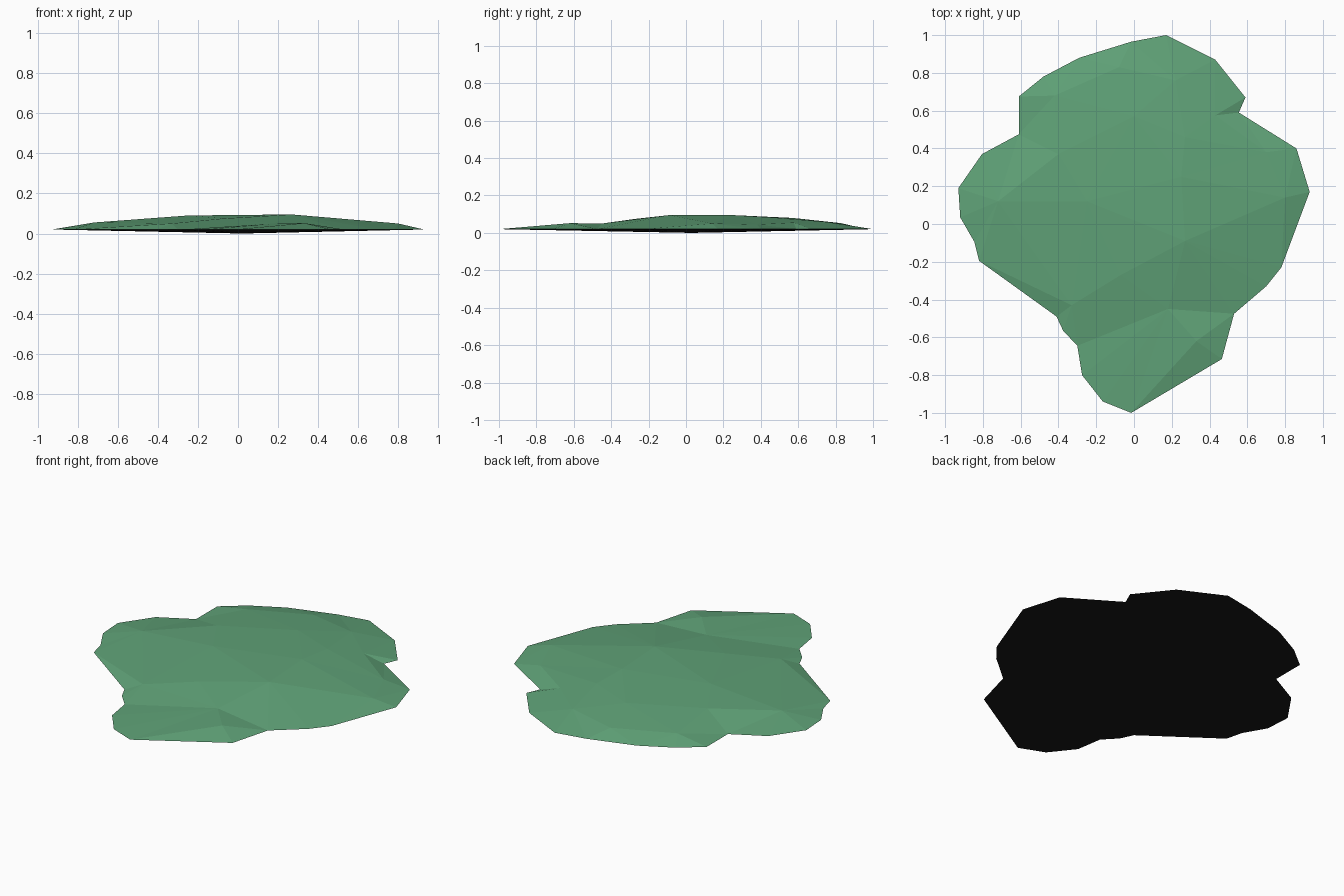
import bpy
from mathutils import Vector
from mathutils.geometry import delaunay_2d_cdt

if "Cube" in bpy.data.objects:
    bpy.data.objects.remove(bpy.data.objects["Cube"])

RIM_Z = 0.02

# irregular rim seen from above, clockwise
rim = [(0.17, 1.0), (0.43, 0.87), (0.59, 0.67), (0.555, 0.59), (0.86, 0.40), (0.93, 0.17),
       (0.78, -0.23), (0.70, -0.33), (0.53, -0.475), (0.465, -0.715), (-0.015, -1.0),
       (-0.165, -0.94), (-0.275, -0.80), (-0.30, -0.645), (-0.375, -0.565), (-0.41, -0.49),
       (-0.82, -0.195), (-0.845, -0.095), (-0.92, 0.035), (-0.93, 0.19), (-0.805, 0.37),
       (-0.61, 0.475), (-0.61, 0.675), (-0.48, 0.78), (-0.29, 0.88), (-0.015, 0.965)]
n = len(rim)

# low hill points inside the rim: x, y, height
hills = [(0.27, -0.09, 0.095), (0.18, -0.45, 0.05), (0.0, 0.57, 0.08), (-0.40, 0.37, 0.078),
         (0.27, 0.46, 0.083), (0.70, 0.38, 0.045), (-0.72, 0.12, 0.055), (-0.25, 0.12, 0.09),
         (-0.07, -0.27, 0.075), (-0.33, -0.43, 0.05), (0.33, -0.62, 0.052), (0.43, 0.575, 0.055),
         (0.80, 0.14, 0.05), (0.25, 0.25, 0.095), (-0.42, 0.68, 0.052), (-0.08, 0.83, 0.052),
         (0.22, 0.76, 0.058)]
# ridges and valleys between hill points
creases = [(0, 1), (0, 12), (0, 13), (7, 13), (7, 6), (7, 3), (3, 2), (2, 4), (4, 5),
           (8, 0), (8, 9), (9, 1), (1, 10), (13, 4), (7, 8)]


def material(name, rgb):
    m = bpy.data.materials.new(name)
    m.diffuse_color = (*rgb, 1)
    m.use_nodes = True
    m.node_tree.nodes["Principled BSDF"].inputs["Base Color"].default_value = m.diffuse_color
    return m


# top surface: triangulate rim and hill points
flat = [Vector(p) for p in rim] + [Vector(h[:2]) for h in hills]
edges = [(i, (i + 1) % n) for i in range(n)] + [(n + a, n + b) for a, b in creases]
pts, _, tris, origin, _, _ = delaunay_2d_cdt(flat, edges, [], 1, 1e-5)
verts, index = [], {}
for i, p in enumerate(pts):
    src = origin[i][0] if origin[i] else 0
    index[src] = i
    verts.append((p.x, p.y, RIM_Z if src < n else hills[src - n][2]))
faces = [tuple(t) for t in tris]
top_count = len(faces)

# underside: shallow fan down to the ground
verts.append((0.02, 0.03, 0.0))
centre = len(verts) - 1
faces += [(index[i], index[(i + 1) % n], centre) for i in range(n)]

mesh = bpy.data.meshes.new("grass_patch")
mesh.from_pydata(verts, [], faces)
mesh.materials.append(material("grass green", (0.117, 0.366, 0.188)))
mesh.materials.append(material("underside black", (0.009, 0.009, 0.009)))
for f in mesh.polygons:
    f.material_index = 0 if f.index < top_count else 1
    # top faces up, underside faces down
    if (f.normal.z > 0) != (f.index < top_count):
        f.flip()
mesh.update()
bpy.context.collection.objects.link(bpy.data.objects.new("grass_patch", mesh))
